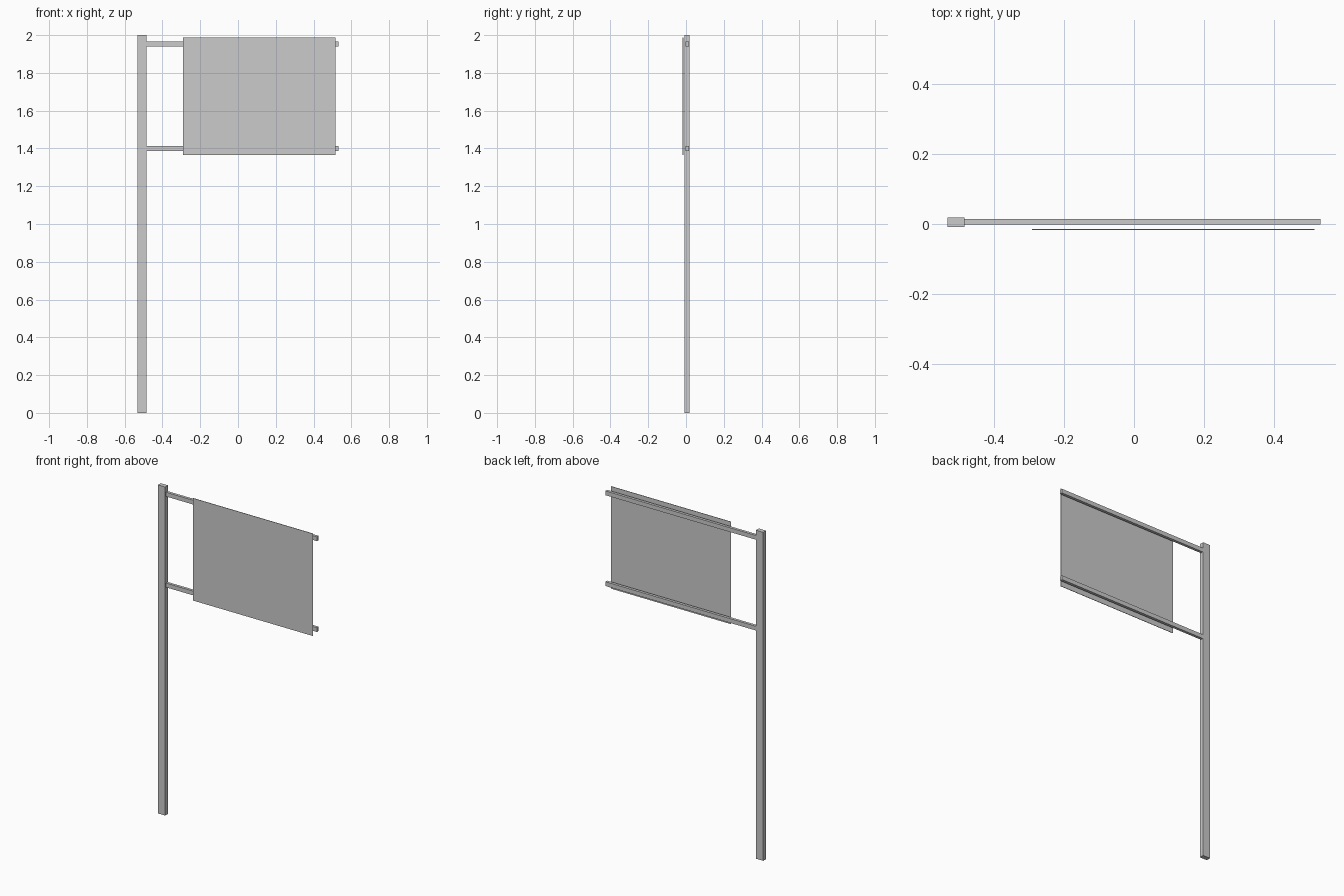
import bpy

if "Cube" in bpy.data.objects:
    bpy.data.objects.remove(bpy.data.objects["Cube"])


def box(name, x, y, z):
    """Axis-aligned box from (min, max) ranges."""
    spans = (x, y, z)
    centre = [(a + b) / 2 for a, b in spans]
    bpy.ops.mesh.primitive_cube_add(size=1, location=centre)
    ob = bpy.context.object
    ob.name = name
    ob.scale = [b - a for a, b in spans]
    bpy.ops.object.transform_apply(location=False, rotation=False, scale=True)
    return ob


# Upright post
box("post", (-0.533, -0.484), (-0.009, 0.0185), (0, 2))

# Two horizontal rails carrying the panel
for name, z in (("lower_rail", 1.40), ("upper_rail", 1.953)):
    box(name, (-0.484, 0.533), (-0.002, 0.015), (z - 0.013, z + 0.013))

# Thin sign panel standing just in front of the rails
box("sign_panel", (-0.292, 0.516), (-0.0175, -0.0145), (1.364, 1.987))
